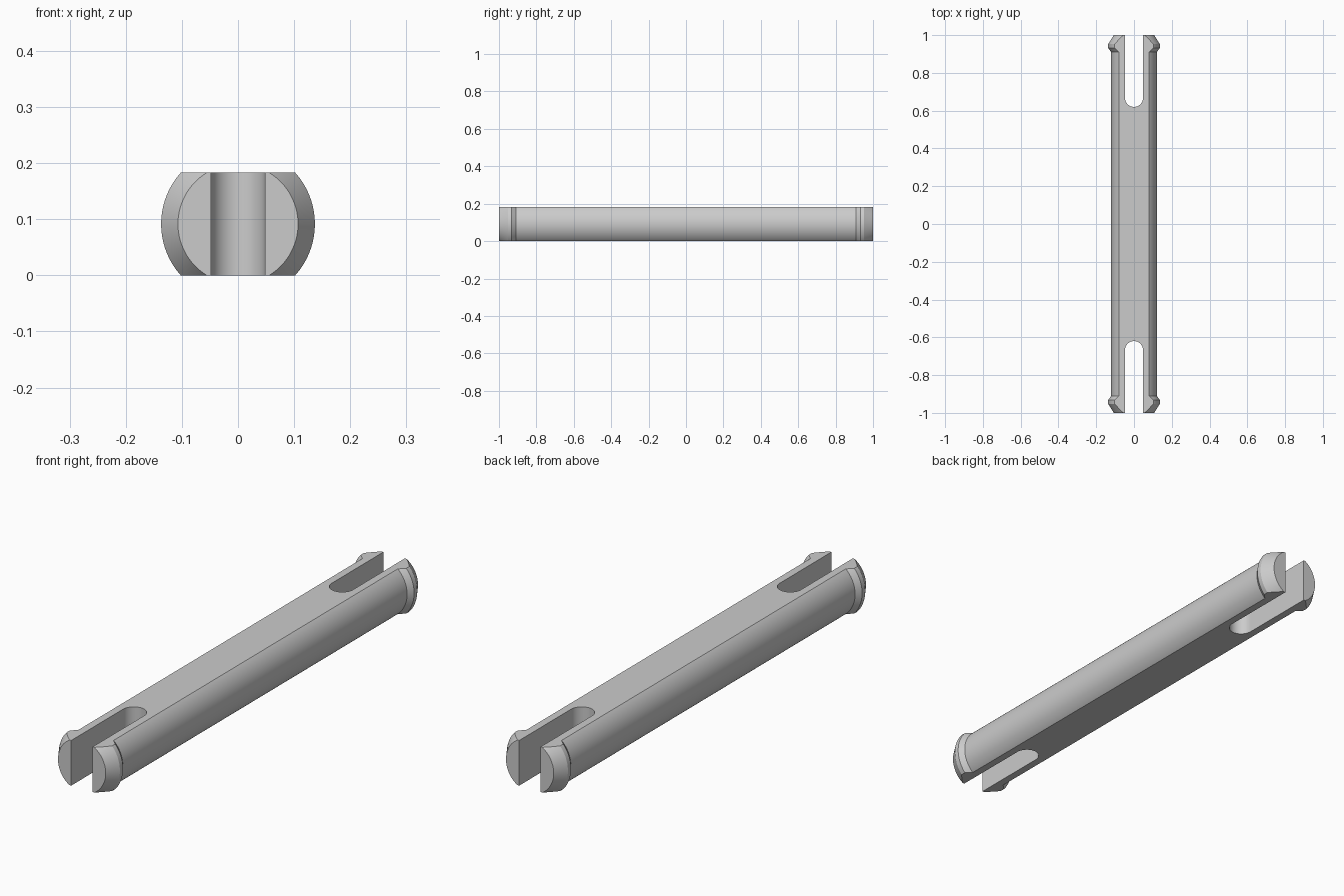
import bpy, bmesh, math

old = bpy.data.objects.get("Cube")
if old:
    bpy.data.objects.remove(old, do_unlink=True)

THICK = 0.183          # distance between the two flats
MID = THICK / 2
SLOT_R = 0.048         # half width of the end slots
SLOT_END = 0.62        # depth reached by the slot's rounded end
SEGMENTS = 128

grey = bpy.data.materials.new("plain grey")
grey.use_nodes = True
colour = (0.6, 0.6, 0.6, 1)
grey.diffuse_color = colour
grey.node_tree.nodes["Principled BSDF"].inputs["Base Color"].default_value = colour


def make_object(name, bm):
    bmesh.ops.recalc_face_normals(bm, faces=bm.faces)
    mesh = bpy.data.meshes.new(name)
    bm.to_mesh(mesh)
    bm.free()
    obj = bpy.data.objects.new(name, mesh)
    mesh.materials.append(grey)
    bpy.context.collection.objects.link(obj)
    return obj


def turned_pin(name, profile):
    """Solid of revolution about the y axis from (y, radius) pairs."""
    bm = bmesh.new()
    rings = []
    for y, r in profile:
        angles = [2 * math.pi * i / SEGMENTS for i in range(SEGMENTS)]
        rings.append([bm.verts.new((r * math.cos(a), y, MID + r * math.sin(a))) for a in angles])
    for a, b in zip(rings, rings[1:]):
        for i in range(SEGMENTS):
            j = (i + 1) % SEGMENTS
            bm.faces.new((a[i], a[j], b[j], b[i]))
    bm.faces.new(rings[0])
    bm.faces.new(rings[-1])
    return make_object(name, bm)


def slot_cutter(name, side):
    """Upright prism with a semicircular inner end, open past the pin's tip."""
    centre = SLOT_END + SLOT_R
    outline = [(SLOT_R, 1.2), (-SLOT_R, 1.2)]
    for i in range(33):
        a = math.pi + math.pi * i / 32
        outline.append((SLOT_R * math.cos(a), centre + SLOT_R * math.sin(a)))
    bm = bmesh.new()
    base = bm.faces.new([bm.verts.new((x, side * y, -0.2)) for x, y in outline])
    new = bmesh.ops.extrude_face_region(bm, geom=[base])["geom"]
    verts = [v for v in new if isinstance(v, bmesh.types.BMVert)]
    bmesh.ops.translate(bm, verts=verts, vec=(0, 0, 0.6))
    return make_object(name, bm)


def flat_cutter():
    """Slab that leaves the two parallel flats."""
    bm = bmesh.new()
    bmesh.ops.create_cube(bm, size=1)
    bmesh.ops.scale(bm, vec=(1, 3, THICK), verts=bm.verts)
    bmesh.ops.translate(bm, vec=(0, 0, MID), verts=bm.verts)
    return make_object("flats_cutter", bm)


# Shaft with a chamfered collar at each end
half = [(0.91, 0.121), (0.932, 0.137), (0.952, 0.137), (1.0, 0.107)]
pin = turned_pin("slotted_pin", [(-y, r) for y, r in reversed(half)] + half)

# Flats and end slots
cuts = [(flat_cutter(), "INTERSECT"),
        (slot_cutter("front_slot_cutter", -1), "DIFFERENCE"),
        (slot_cutter("back_slot_cutter", 1), "DIFFERENCE")]
bpy.context.view_layer.objects.active = pin
for cutter, operation in cuts:
    mod = pin.modifiers.new(cutter.name, "BOOLEAN")
    mod.operation = operation
    mod.solver = "EXACT"
    mod.object = cutter
    bpy.ops.object.modifier_apply(modifier=mod.name)
    bpy.data.objects.remove(cutter, do_unlink=True)

# Smooth round surfaces, crisp edges
bpy.ops.object.select_all(action="DESELECT")
pin.select_set(True)
bpy.ops.object.shade_smooth_by_angle(angle=math.radians(20))
